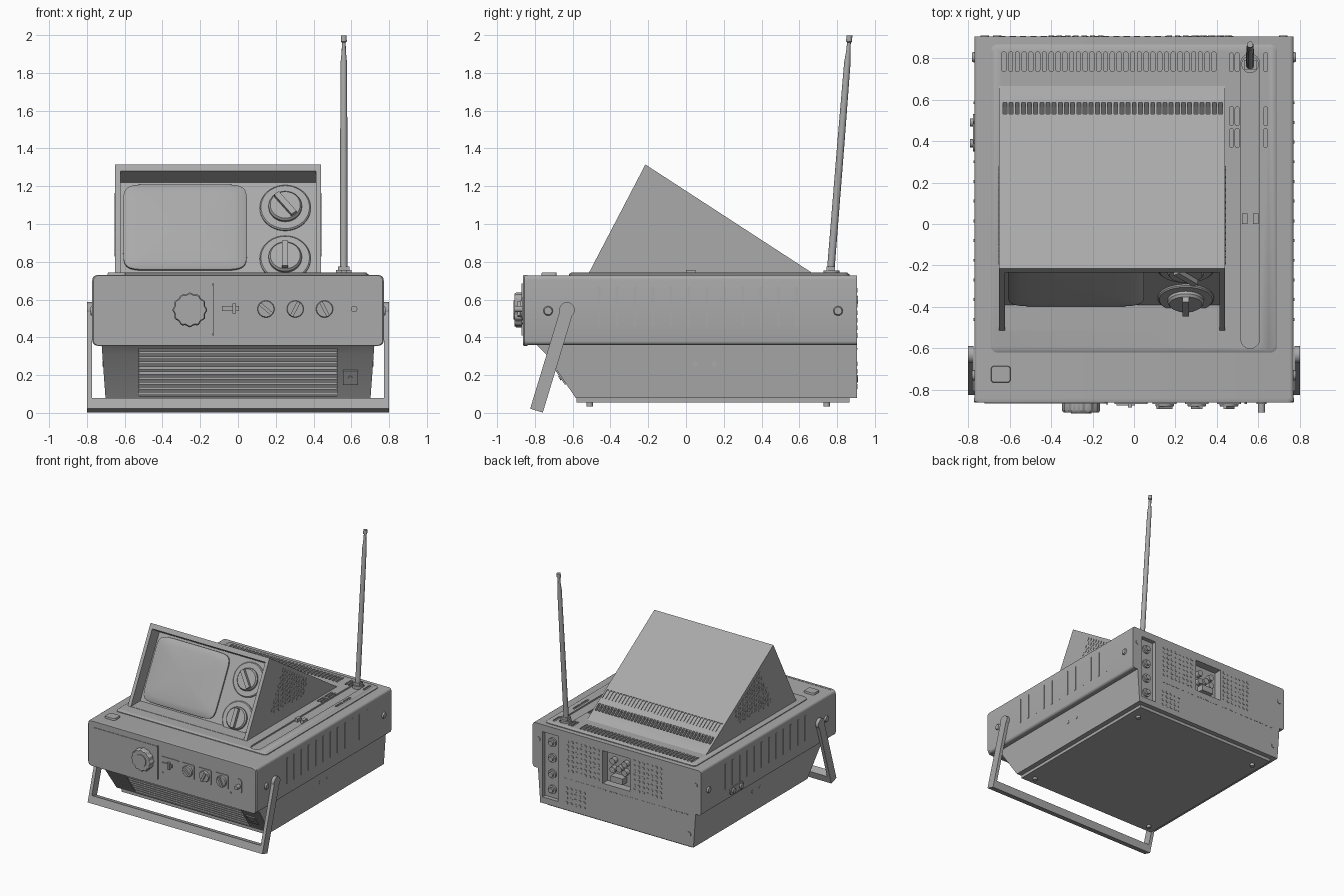
import bpy, bmesh
from math import sin, cos, pi
from mathutils import Matrix, Vector

cube = bpy.data.objects.get("Cube")
if cube:
    bpy.data.objects.remove(cube)

grey = bpy.data.materials.new("mid_grey")
grey.use_nodes = True
grey.diffuse_color = (0.4, 0.4, 0.4, 1)
grey.node_tree.nodes["Principled BSDF"].inputs["Base Color"].default_value = grey.diffuse_color


# --- helpers: 2D outlines, stacked solids placed in a frame, cuts ---
def frame(o, x, y):
    x, y = Vector(x).normalized(), Vector(y).normalized()
    m = Matrix((x, y, x.cross(y))).transposed().to_4x4()
    m.translation = o
    return m


O, UP = (0, 0, 0), (0, 0, 1)
TOP = Matrix()
FRONT = frame(O, (1, 0, 0), UP)
BACK = frame(O, (-1, 0, 0), UP)
RIGHT = frame(O, (0, 1, 0), UP)
LEFT = frame(O, (0, -1, 0), UP)


def rect(x0, x1, y0, y1, r=0, n=4):
    if not r:
        return [(x0, y0), (x1, y0), (x1, y1), (x0, y1)]
    pts = []
    for k, (cx, cy) in enumerate([(x1 - r, y1 - r), (x0 + r, y1 - r), (x0 + r, y0 + r), (x1 - r, y0 + r)]):
        for i in range(n + 1):
            a = (k + i / n) * pi / 2
            pts.append((cx + r * cos(a), cy + r * sin(a)))
    return pts


def disc(cx, cy, r, n=24, wave=0, lobes=0):
    angles = [2 * pi * i / n for i in range(n)]
    return [(cx + (r + wave * cos(lobes * a)) * cos(a), cy + (r + wave * cos(lobes * a)) * sin(a)) for a in angles]


def bar(cx, cy, length, width, angle):
    c, s = cos(angle), sin(angle)
    return [(cx + x * c - y * s, cy + x * s + y * c)
            for x, y in rect(-length / 2, length / 2, -width / 2, width / 2)]


def solid(pts, low, high, shrink=1, edge=0):
    levels = [(low, 1), (high, 1)] if shrink == 1 else [(low, 1), (high - edge, 1), (high, shrink)]
    return pts, levels


def part(name, m, shapes):
    bm = bmesh.new()
    for pts, levels in shapes:
        c = Vector((sum(p[0] for p in pts), sum(p[1] for p in pts))) / len(pts)
        rings = []
        for h, s in levels:
            rings.append([bm.verts.new(m @ Vector((*(c + (Vector(p) - c) * s), h))) for p in pts])
        for a, b in zip(rings, rings[1:]):
            for i in range(len(pts)):
                j = (i + 1) % len(pts)
                bm.faces.new((a[i], a[j], b[j], b[i]))
        bm.faces.new(rings[0][::-1])
        bm.faces.new(rings[-1])
    bmesh.ops.recalc_face_normals(bm, faces=bm.faces)
    mesh = bpy.data.meshes.new(name)
    bm.to_mesh(mesh)
    bm.free()
    mesh.materials.append(grey)
    ob = bpy.data.objects.new(name, mesh)
    bpy.context.collection.objects.link(ob)
    return ob


def cut(target, m, shapes):
    cutter = part("cutter", m, shapes)
    cutter.hide_render = True
    mod = target.modifiers.new("cut", "BOOLEAN")
    mod.operation, mod.solver, mod.object = "DIFFERENCE", "EXACT", cutter
    bpy.context.view_layer.objects.active = target
    bpy.ops.object.modifier_apply(modifier=mod.name)
    bpy.data.objects.remove(cutter)


# --- main case ---
case = part("upper_case", FRONT, [solid(rect(-.77, .77, .36, .728, .02), -.905, .85)])
part("front_bezel", FRONT, [solid(rect(-.772, .772, .355, .73, .03), .84, .862, .992, .006)])
lower = part("lower_case", RIGHT, [solid(
    [(.905, .36), (-.79, .36), (-.74, .31), (-.585, .08), (.905, .08)], -.722, .722)])
for v in lower.data.vertices:
    v.co.x *= 1 - .1 * (.36 - v.co.z)
rear_strip = solid(rect(-.68, -.54, .13, .67), .87, 1)
cut(case, BACK, [rear_strip, solid(rect(-.13, .12, .39, .66), .84, 1)])
cut(lower, BACK, [rear_strip])
cut(lower, RIGHT, [solid([(-.85, .09), (-.54, .09), (-.71, .34), (-.85, .34)], -.525, .525)])
part("bottom_plate", TOP, [solid(rect(-.66, .66, -.58, .865), .055, .085)])
part("feet", TOP, [solid(disc(x, y, .018, 12), .035, .06) for x in (-.58, .58) for y in (-.51, .745)])

# --- front grille and socket ---
slats = []
for i in range(9):
    z = .096 + i * .027
    y = -.583 - (z - .08) * .674
    slats.append(solid(rect(-.525, .525, y, y + .06), z, z + .014))
part("grille_slats", TOP, slats)
part("front_socket", frame((.595, -.659, .19), (1, 0, 0), (0, -.559, .829)),
     [solid(rect(-.04, .04, -.045, .045), -.01, .008), solid(disc(0, 0, .012, 12), 0, .014)])

# --- front controls ---
part("tuning_panel", FRONT, [solid(rect(-.72, -.135, .415, .68, .015), .85, .866),
                             solid(rect(-.134, -.126, .41, .685), .85, .87)])
part("tuning_knob", FRONT, [solid(disc(-.255, .545, .088, 72, .004, 12), .86, .908, .93, .008),
                            solid(disc(-.255, .545, .05), .9, .914)])
plates = [solid(rect(x, x + w, .49, .61, .01), .85, .867)
          for x, w in ((-.095, .16), (.09, .115), (.245, .115), (.4, .115))]
part("control_plates", FRONT, plates + [solid(rect(.59, .64, .49, .61, .024), .85, .867)])
knobs = []
for x, a in ((.148, -.7), (.303, 1.1), (.458, -1.1)):
    knobs += [solid(disc(x, .55, .045), .86, .88, .93, .005), solid(bar(x, .55, .085, .018, a), .87, .893)]
part("control_knobs", FRONT, knobs)
part("front_switches", FRONT, [solid(rect(-.085, .005, .54, .565), .86, .875), solid(rect(-.03, -.01, .525, .58), .86, .885),
                               solid(disc(.615, .55, .017, 16), .86, .908)])
part("front_pins", FRONT, [solid(disc(x, .475, .006, 8), .855, .868) for x in (-.085, .54)])

# --- top panel ---
panel = part("top_panel", TOP, [solid(rect(-.69, .69, -.62, .865, .03), .72, .742, .985, .008)])
slots = [solid(rect(-.638 + i * .0327, -.618 + i * .0327, .735, .83, .009), .732, .8) for i in range(32)]
for x in (.46, .488, .625):
    slots += [solid(rect(x, x + .02, y, y + .09, .009), .732, .8) for y in (.37, .475, .735)]
cut(panel, TOP, slots + [solid(rect(.515, .605, -.6, .82, .044), .73, .8)])
part("top_button", TOP, [solid(rect(-.69, -.595, -.765, -.685, .015), .72, .743, .95, .005)])
part("antenna_clips", TOP, [solid(rect(x, x + .027, 0, .05), .72, .757) for x in (.52, .573)])

# --- telescopic antenna ---
part("antenna_base", TOP, [solid(disc(.56, .77, .042), .72, .755), solid(rect(.53, .59, .745, .79), .74, .775)])
part("antenna", frame((.56, .765, .74), (1, 0, 0), (0, 1, -.08)),
     [(disc(0, 0, .02, 16), [(0, 1), (.7, .95), (1.12, .85), (1.18, .55), (1.225, .5), (1.23, .8), (1.262, .75)])])


# --- tilted screen housing ---
def roof(y):
    return 1.315 - .65 * (y + .215)


housing = part("screen_housing", RIGHT, [solid([(-.52, .73), (.685, .73), (-.215, 1.315)], -.65, .44)])
cut(housing, RIGHT, [solid([(-.7, .744), (-.39, .744), (-.14, 1.219), (-.7, 1.585)], -.622, .412)])
vents = []
for i in range(36):
    x = -.632 + i * .0297
    vents.append(solid([(.53, roof(.53) - .08), (.585, roof(.585)), (.585, 1), (.53, 1)], x, x + .019))
    vents.append(solid([(.42, roof(.42) - .006), (.49, roof(.49) - .006), (.49, 1), (.42, 1)], x, x + .019))
cut(housing, RIGHT, vents)

tilt = frame((0, -.39, .744), (1, 0, 0), (0, .25, .475))
tube = []
for i in range(64):
    c, s = cos(2 * pi * i / 64), sin(2 * pi * i / 64)
    tube.append((-.28 + .328 * abs(c) ** .22 * (1 if c > 0 else -1), .265 + .255 * abs(s) ** .22 * (1 if s > 0 else -1)))
part("picture_tube", tilt, [(tube, [(-.01, 1), (.012, 1), (.018, .97), (.026, .8), (.032, .5), (.035, .15)])])
for name, y, a in (("upper_dial", .383, -.9), ("lower_dial", .08, pi / 2)):
    part(name, tilt, [solid(disc(.25, y, .135, 40), -.01, .014, .95, .006),
                      solid(disc(.25, y, .088, 32), .01, .04, .9, .012),
                      solid(bar(.25, y, .15, .032, a), .03, .066)])

# --- perforated sides of the housing ---
u, w, apex = Vector((.463, .886)), Vector((.838, -.546)), Vector((-.035, 1.15))
holes = []
for i in range(12):
    for j in range(11):
        p = apex - u * i * .0315 + w * (j + (i % 2) / 2) * .036
        if p.y > .835:
            holes.append(p)
part("right_housing_holes", RIGHT, [solid(disc(*p, .0135, 10), .435, .443) for p in holes])
part("left_housing_holes", LEFT, [solid(disc(-p.x, p.y, .0135, 10), .645, .653) for p in holes])

# --- sides: louvres, screws, handle ---
for side, m, d in (("right", RIGHT, 1), ("left", LEFT, -1)):
    ribs = [d * (-.46 + i * .095) for i in range(12)]
    part(side + "_louvres", m, [solid(rect(y - .007, y + .007, .46, .67), .765, .774) for y in ribs])
    part(side + "_screws", m, [solid(disc(d * y, .54, .025), .76, .782, .8, .008) for y in (-.73, .805)]
         + [solid(disc(d * y, .26, .014, 16), .7, .717) for y in (.05, .15)])
part("left_jacks", LEFT, [solid(rect(-.53, -.35, .385, .445, .028), .76, .777)]
     + [solid(disc(y, .415, .02, 16), .77, .79) for y in (-.49, -.39)])

swing = frame((0, -.63, .545), (0, .957, -.29), (0, .29, .957))
handle = [solid(rect(-.035, .035, -.557, -.497), -.8, .8)]
for lo, hi in ((-.8, -.773), (.773, .8)):
    handle += [solid(rect(-.035, .035, -.557, 0), lo, hi), solid(disc(0, 0, .041, 32), lo, hi)]
part("carry_handle", swing, handle)

# --- rear details ---
grid = [(x, z) for x0, z0, nx, nz in ((-.45, .41, 8, 7), (.16, .41, 7, 7), (-.46, .14, 5, 4))
        for x in [x0 + .04 * i for i in range(nx)] for z in [z0 + .04 * k for k in range(nz)]]
part("rear_perforations", BACK, [solid(disc(x, z, .013, 10), .9, .908) for x, z in grid])
part("rear_seam_slots", BACK, [solid(rect(x, x + .03, .335, .343), .9, .907)
                               for x in [-.48 + i * .05 for i in range(23)]])
ports = []
for z in (.2, .33, .46, .59):
    ports += [solid(disc(-.61, z, .035), .86, .885), solid(disc(-.61, z, .02, 16), .87, .903)]
part("rear_connectors", BACK, ports)
part("rear_power_inlet", BACK, [solid(rect(-.06, .05, .42, .47), .83, .9)]
     + [solid(disc(x, z, .025, 16), .83, .88) for x, z in ((-.06, .58), (.05, .58), (0, .53), (-.06, .51), (.05, .51))])
part("rear_screws", BACK, [solid(disc(x, z, .02, 16), .9, .91) for x, z in ((-.72, .6), (.72, .6), (.66, .18))])

# --- smooth curved faces, keep edges crisp ---
bpy.ops.object.select_all(action="DESELECT")
for ob in bpy.context.collection.objects:
    if ob.type == "MESH" and grey.name in ob.data.materials:
        ob.select_set(True)
        bpy.context.view_layer.objects.active = ob
bpy.ops.object.shade_smooth_by_angle(angle=.6)
